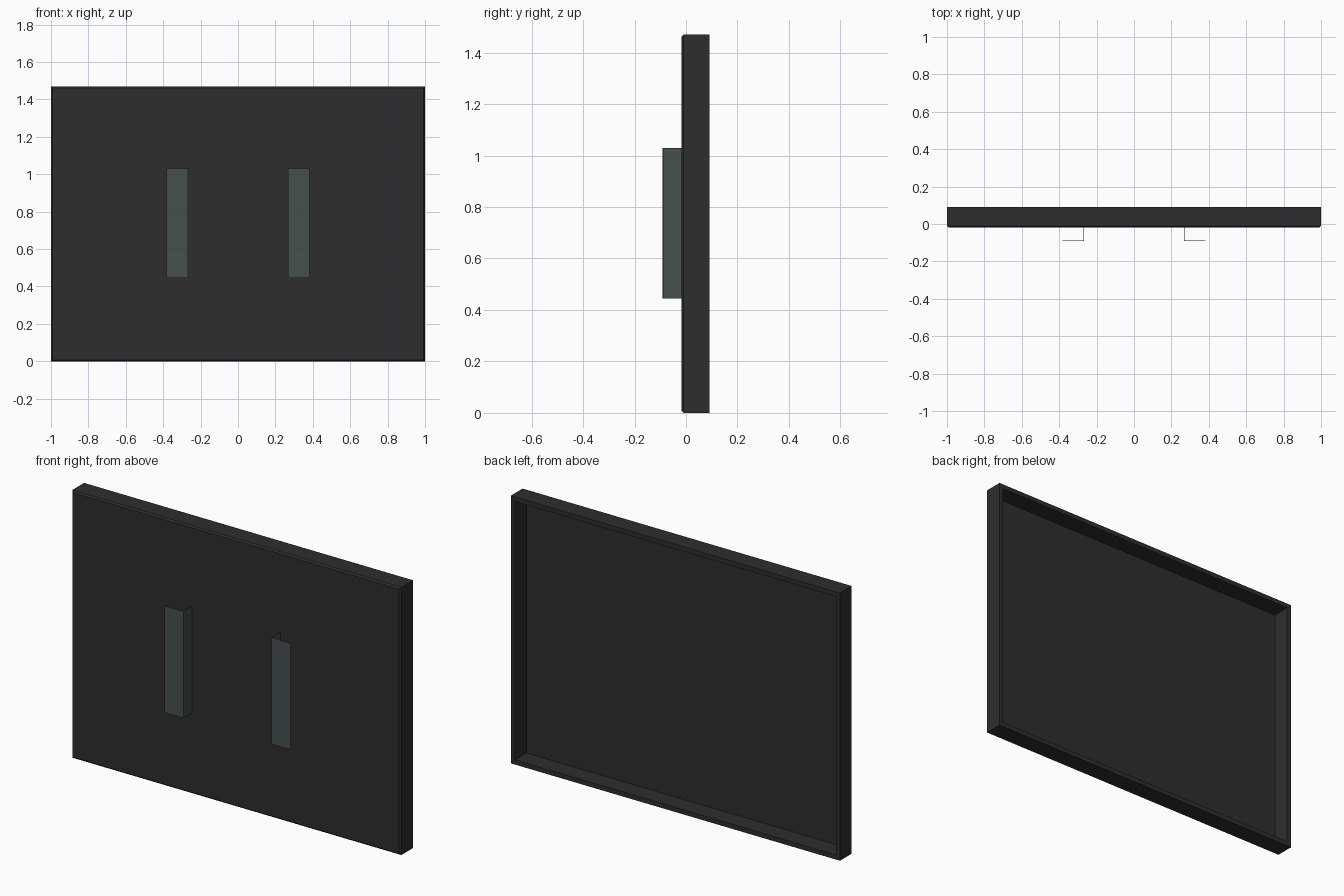
import bpy
import bmesh
from mathutils import Matrix, Vector

default = bpy.data.objects.get("Cube")
if default:
    bpy.data.objects.remove(default, do_unlink=True)


def material(name, color):
    mat = bpy.data.materials.new(name)
    mat.use_nodes = True
    mat.diffuse_color = (*color, 1)
    bsdf = next(n for n in mat.node_tree.nodes if n.type == "BSDF_PRINCIPLED")
    bsdf.inputs["Base Color"].default_value = (*color, 1)
    bsdf.inputs["Roughness"].default_value = 0.6
    return mat


def add_object(name, bm, mat):
    bmesh.ops.recalc_face_normals(bm, faces=bm.faces)
    mesh = bpy.data.meshes.new(name)
    bm.to_mesh(mesh)
    bm.free()
    mesh.materials.append(mat)
    obj = bpy.data.objects.new(name, mesh)
    bpy.context.collection.objects.link(obj)
    return obj


def box(low, high):
    low, high = Vector(low), Vector(high)
    bm = bmesh.new()
    place = Matrix.Translation((low + high) / 2) @ Matrix.Diagonal((*(high - low), 1))
    bmesh.ops.create_cube(bm, size=1, matrix=place)
    return bm


charcoal = material("charcoal", (0.027, 0.027, 0.027))
grey_green = material("grey green", (0.061, 0.080, 0.076))

WIDTH, HEIGHT = 2.0, 1.47
FRONT, BACK = -0.018, 0.092
RIM, SKIN = 0.036, 0.01

# Tray-shaped panel: hollow at the back, chamfered around the front
bm = box((-WIDTH / 2, FRONT, 0), (WIDTH / 2, BACK, HEIGHT))
back_face = max(bm.faces, key=lambda f: f.calc_center_median().y)
bmesh.ops.inset_region(bm, faces=[back_face], thickness=RIM)
floor = bmesh.ops.extrude_discrete_faces(bm, faces=[back_face])["faces"][0]
bmesh.ops.translate(bm, verts=floor.verts, vec=(0, FRONT + SKIN - BACK, 0))
front_face = min(bm.faces, key=lambda f: f.calc_center_median().y)
bmesh.ops.bevel(bm, geom=list(front_face.edges), offset=0.008,
                segments=1, affect="EDGES")
add_object("panel", bm, charcoal)

# Pair of thin L-shaped brackets, flanges pointing outwards
IN, OUT, TIP, T = 0.267, 0.382, -0.092, 0.004
profile = [(IN, FRONT), (IN, TIP), (OUT, TIP),
           (OUT, TIP + T), (IN + T, TIP + T), (IN + T, FRONT)]
for side, name in ((1, "left_bracket"), (-1, "right_bracket")):
    bm = bmesh.new()
    face = bm.faces.new([bm.verts.new((side * x, y, 0.445)) for x, y in profile])
    top = bmesh.ops.extrude_face_region(bm, geom=[face])["geom"]
    bmesh.ops.translate(bm, vec=(0, 0, 0.585),
                        verts=[v for v in top if isinstance(v, bmesh.types.BMVert)])
    add_object(name, bm, grey_green)
